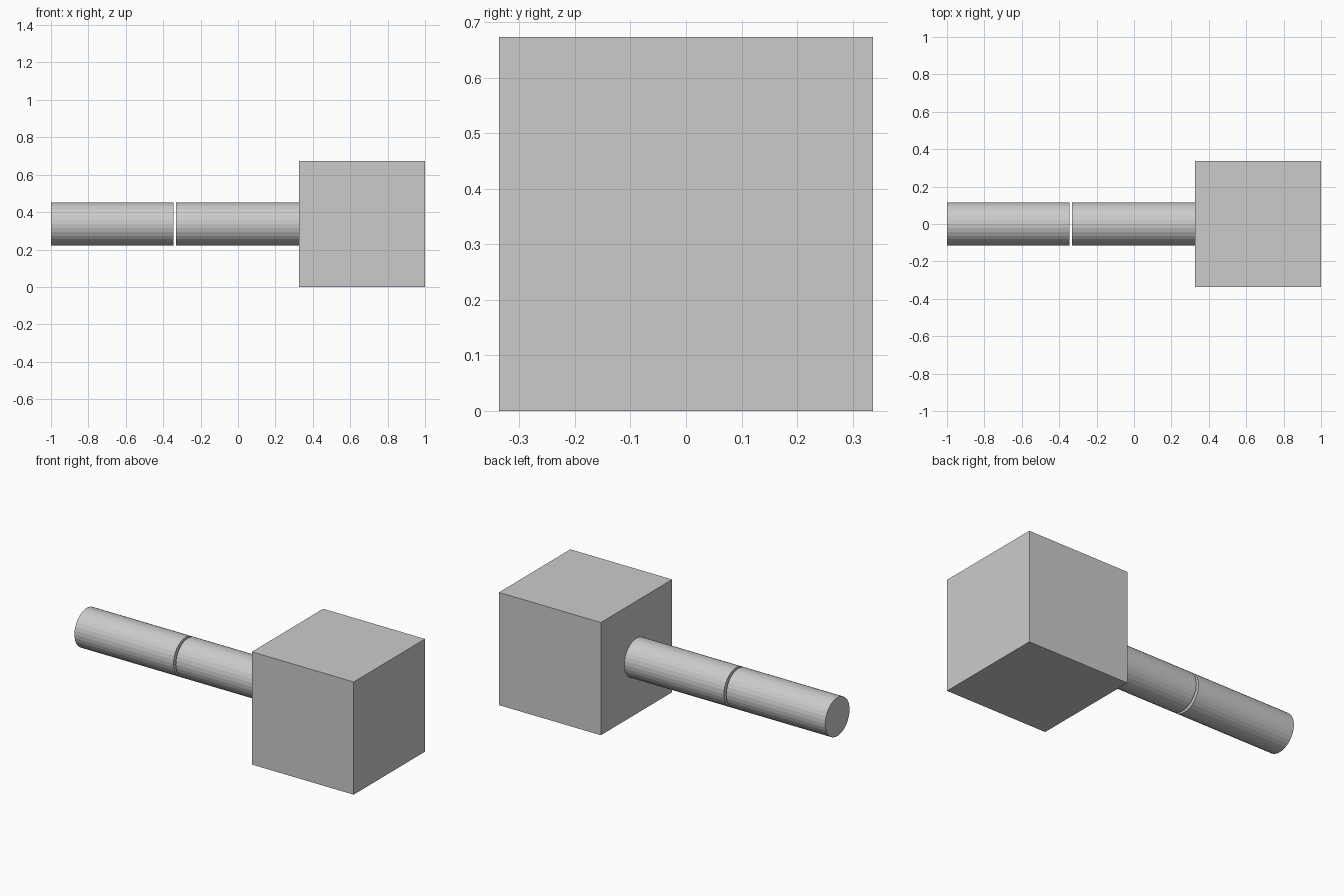
import bpy, math

if "Cube" in bpy.data.objects:
    bpy.data.objects.remove(bpy.data.objects["Cube"])

SIZE = 0.673          # edge of the cube head
MID = SIZE / 2        # height of the shared axis
RADIUS = 0.115

grey = bpy.data.materials.new("grey")
grey.diffuse_color = (0.6, 0.6, 0.6, 1)
grey.use_nodes = True
grey.node_tree.nodes["Principled BSDF"].inputs["Base Color"].default_value = grey.diffuse_color


def finish(name):
    ob = bpy.context.object
    ob.name = name
    ob.data.materials.append(grey)


def rod(name, x0, x1):
    bpy.ops.mesh.primitive_cylinder_add(
        vertices=32, radius=RADIUS, depth=x1 - x0,
        location=((x0 + x1) / 2, 0, MID), rotation=(0, math.pi / 2, 0))
    finish(name)


# Cube head
bpy.ops.mesh.primitive_cube_add(size=SIZE, location=(1 - MID, 0, MID))
finish("cube_head")

# Two handle rods with a narrow gap between them
rod("outer_rod", -1.0, -0.346)
rod("inner_rod", -0.331, 1 - SIZE)
